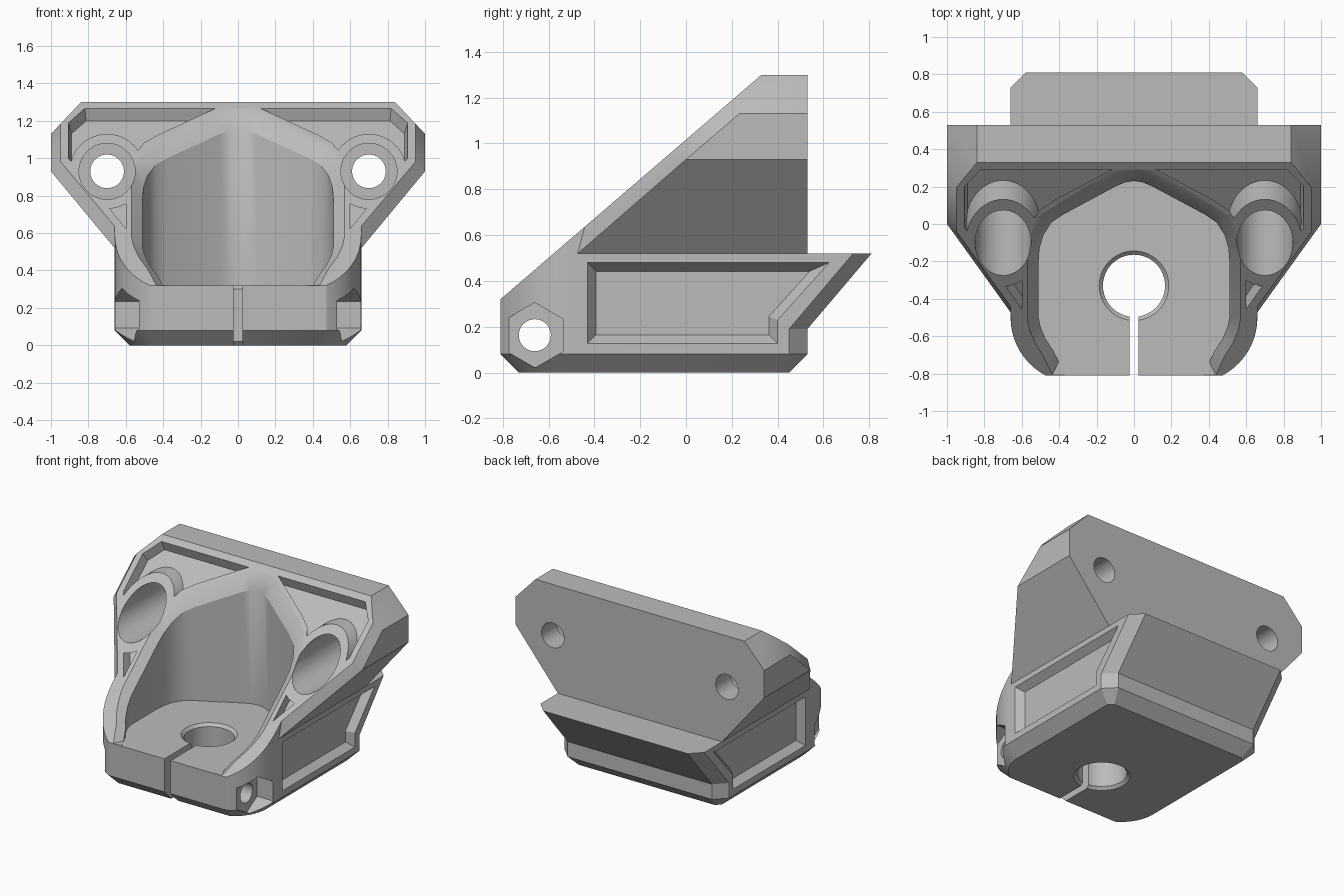
import bpy, bmesh, math
from mathutils import Vector

cube = bpy.data.objects.get("Cube")
if cube:
    bpy.data.objects.remove(cube, do_unlink=True)

grey = bpy.data.materials.new("plain grey")
grey.use_nodes = True
grey.diffuse_color = (0.5, 0.5, 0.5, 1)
grey.node_tree.nodes["Principled BSDF"].inputs["Base Color"].default_value = (0.5, 0.5, 0.5, 1)

SLOPE = 0.86


def slope_z(y):
    return 0.32 + SLOPE * (y + 0.81)


def mirrored(half):
    """Close a right-hand outline, listed top to bottom, with its mirror image."""
    return half + [(-x, v) for x, v in reversed(half) if x > 0]


def offset(poly, d):
    """Grow a clockwise outline by d with mitred corners."""
    out = []
    for i, p in enumerate(poly):
        p = Vector(p)
        a = (p - Vector(poly[i - 1])).normalized()
        b = (Vector(poly[(i + 1) % len(poly)]) - p).normalized()
        n1, n2 = Vector((-a.y, a.x)), Vector((-b.y, b.x))
        out.append(tuple(p + (n1 + n2) * d / (1 + n1.dot(n2))))
    return out


def circle(u, v, r, n=48, phase=0.0):
    return [(u + r * math.cos(phase - math.tau * i / n),
             v + r * math.sin(phase - math.tau * i / n)) for i in range(n)]


def loft(name, rings, planes=()):
    """Skin rings of points into a solid, then trim it with planes (point, outward normal)."""
    bm = bmesh.new()
    loops = [[bm.verts.new(p) for p in ring] for ring in rings]
    for lo, hi in zip(loops, loops[1:]):
        for i in range(len(lo)):
            bm.faces.new((lo[i - 1], lo[i], hi[i], hi[i - 1]))
    bm.faces.new(loops[0])
    bm.faces.new(loops[-1])
    for co, no in planes:
        bmesh.ops.bisect_plane(bm, geom=bm.verts[:] + bm.edges[:] + bm.faces[:],
                               plane_co=co, plane_no=no, clear_outer=True)
        bmesh.ops.holes_fill(bm, edges=[e for e in bm.edges if e.is_boundary], sides=0)
    bmesh.ops.recalc_face_normals(bm, faces=bm.faces[:])
    mesh = bpy.data.meshes.new(name)
    bm.to_mesh(mesh)
    bm.free()
    mesh.materials.append(grey)
    obj = bpy.data.objects.new(name, mesh)
    bpy.context.collection.objects.link(obj)
    return obj


def along_x(poly, x):
    return [(x, u, v) for u, v in poly]


def along_y(poly, y):
    return [(u, y, v) for u, v in poly]


def along_z(poly, z):
    return [(u, v, z) for u, v in poly]


def combine(target, tool, operation):
    mod = target.modifiers.new("cut", 'BOOLEAN')
    mod.operation, mod.solver, mod.object = operation, 'EXACT', tool
    bpy.context.view_layer.update()
    with bpy.context.temp_override(object=target, active_object=target):
        bpy.ops.object.modifier_apply(modifier=mod.name)
    bpy.data.objects.remove(tool, do_unlink=True)


def cut(target, tool):
    combine(target, tool, 'DIFFERENCE')


# Lower body: chamfered foot, round front corners, overhanging back
arc = [(0.31 + 0.35 * math.cos(math.radians(a)), -0.5 - 0.35 * math.sin(math.radians(a)))
       for a in [62.3 * i / 10 for i in range(11)]]
plan = mirrored([(0.58, 0.53), (0.66, 0.45)] + arc)
ledge = [(x, y + 0.28 if y > 0.4 else y) for x, y in plan]
body = loft("bracket_body", [along_z(offset(plan, -0.08), 0), along_z(plan, 0.08),
                             along_z(plan, 0.19), along_z(ledge, 0.52)])

# Wall around the cavity
wall_plan = [(x, min(y, 0.5)) for x, y in offset(plan, -0.001)]
wall = loft("cavity_wall", [along_z(wall_plan, 0.3), along_z(wall_plan, 1.2)])
combine(body, wall, 'UNION')

# Wide mounting plate with clipped corners and chamfered front edges
trims = []
for s in (1, -1):
    trims += [((s * 0.84, 0, 1.3), (s * 0.17, 0, 0.16)),
              ((s, 0, 0.93), (s * 0.41, 0, -0.34)),
              ((s, 0, 0.93), (s * 0.86, -0.43, 0.5)),
              ((s, 0, 0.93), (s * 0.04, -0.0375, 0.01))]
rect = mirrored([(1, 0.53), (1, -1)])
plate = loft("mounting_plate", [along_z(rect, 0.5), along_z(rect, 1.3)], trims)
combine(body, plate, 'UNION')

# Sloped front
wedge = [(-1.3, slope_z(-1.3)), (-1.3, 2.6), (0.9, 2.6), (0.9, slope_z(0.9))]
cut(body, loft("slope_cutter", [along_x(wedge, -1.5), along_x(wedge, 1.5)]))

# Shallow pocket in the slope, leaving rims round the bores and the cavity
cavity = mirrored([(0, 0.23), (0.05, 0.222), (0.1, 0.2), (0.38, 0.05), (0.44, 0.01),
                   (0.485, -0.06), (0.505, -0.13), (0.51, -0.2), (0.51, -0.5),
                   (0.5, -0.55), (0.475, -0.61), (0.43, -0.68), (0.37, -0.81), (0.33, -0.95)])
field = mirrored([(0.82, 1.27), (0.91, 1.19), (0.91, 1.0), (0.6, 0.62)])
normal = Vector((0, -SLOPE, 1)).normalized()


def on_slope(poly, height):
    return [Vector((x, -0.81 + (z - 0.32) / SLOPE, z)) + normal * height for x, z in poly]


pocket = loft("pocket_cutter", [on_slope(offset(field, -0.02), -0.066),
                                on_slope(offset(field, 0.01), 0.05)])
rim = offset(cavity, 0.09)
cut(pocket, loft("cavity_rim", [along_z(rim, 0.2), along_z(rim, 1.7)]))
for s in (1, -1):
    boss = circle(s * 0.7, 0.93, 0.2)
    cut(pocket, loft("bore_rim", [along_y(boss, -1), along_y(boss, 1)]))
cut(body, pocket)

# Cavity with chamfered mouth
cut(body, loft("cavity_cutter", [along_z(cavity, 0.32), along_z(cavity, 1.7)]))
mouth = [[(x, y, slope_z(y) + h) for x, y in offset(cavity, h + 0.06)] for h in (-0.07, 0.05)]
cut(body, loft("mouth_cutter", mouth, [((0, 0, 0.322), (0, 0, -1))]))

# Floor hole with eased edges, and clamping slot
hole = [along_z(circle(0, -0.33, r), z)
        for z, r in ((-0.01, 0.195), (0.02, 0.166), (0.3, 0.166), (0.34, 0.206))]
cut(body, loft("floor_hole_cutter", hole))
slot = mirrored([(0.025, -0.33), (0.025, -1)])
cut(body, loft("slot_cutter", [along_z(slot, -0.1), along_z(slot, 0.5)]))

# Cross bolt hole
bolt = circle(-0.66, 0.163, 0.07, 32)
cut(body, loft("bolt_cutter", [along_x(bolt, -1), along_x(bolt, 1)]))

panel = [(-0.43, 0.48), (0.625, 0.48), (0.4, 0.23), (0.4, 0.127), (-0.43, 0.127)]
nut = circle(-0.66, 0.163, 0.142, 6, math.pi / 2)
for s in (1, -1):
    # Counterbored mounting holes
    for r, depth in ((0.15, 0.36), (0.09, 1)):
        bore = circle(s * 0.7, 0.93, r)
        cut(body, loft("bore_cutter", [along_y(bore, -1), along_y(bore, depth)]))
    # Hexagonal nut seats
    cut(body, loft("nut_cutter", [along_x(nut, s * 0.53), along_x(nut, s * 0.8)]))
    # Recessed side panels
    cut(body, loft("panel_cutter", [along_x(offset(panel, -0.038), s * 0.61),
                                    along_x(offset(panel, 0.008), s * 0.67)]))

bpy.ops.object.select_all(action='DESELECT')
body.select_set(True)
bpy.context.view_layer.objects.active = body
bpy.ops.object.shade_smooth_by_angle(angle=math.radians(30))
